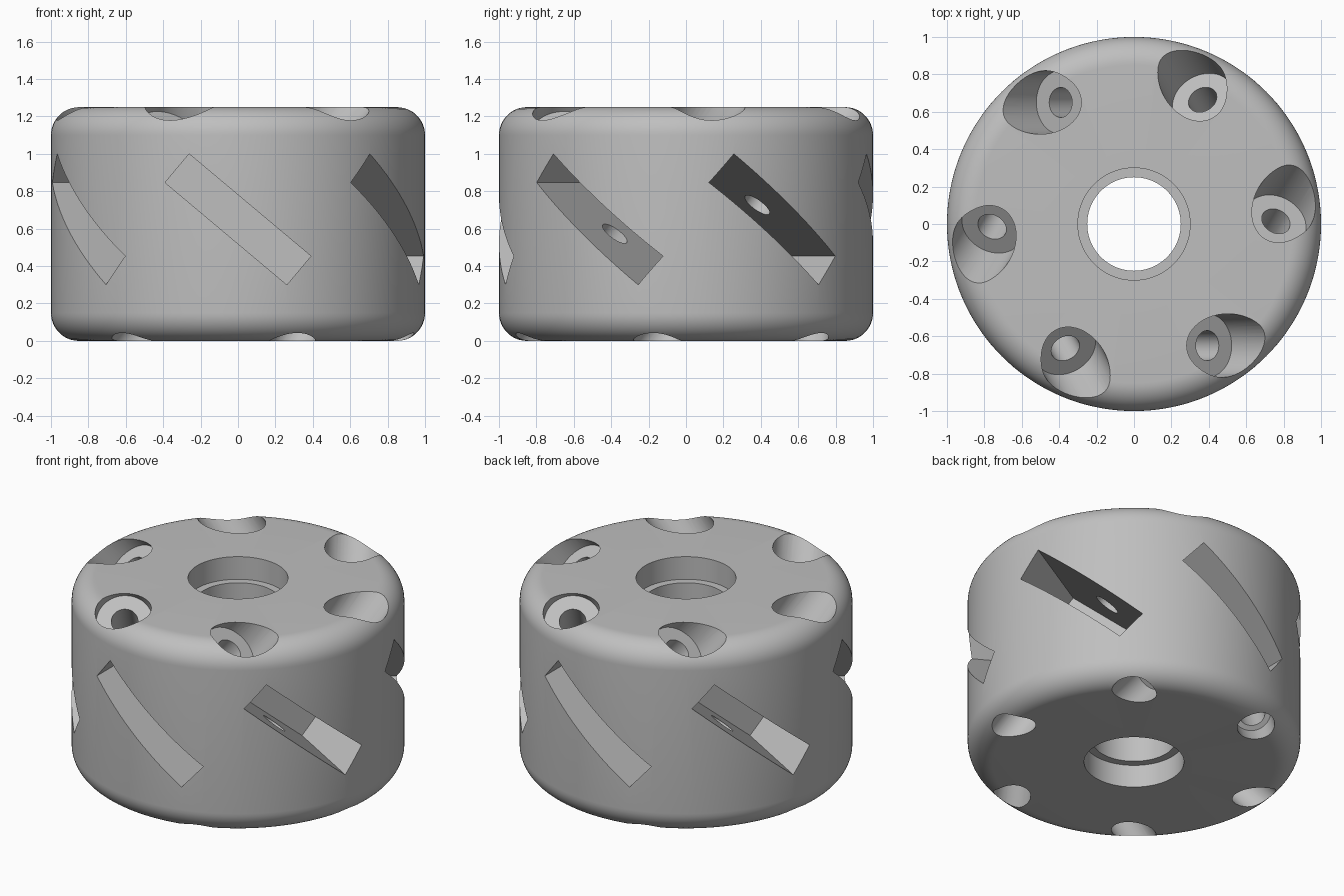
import bpy, bmesh, math
from mathutils import Matrix, Vector

if "Cube" in bpy.data.objects:
    bpy.data.objects.remove(bpy.data.objects["Cube"])

HEIGHT, RADIUS, FILLET = 1.25, 1.0, 0.15
TILT = math.radians(40)          # slant of slots and bolts
BOLT_Y = -0.65                   # distance of bolt axis from the centre
COUNT = 6


def make_object(name, bm):
    bmesh.ops.recalc_face_normals(bm, faces=bm.faces)
    mesh = bpy.data.meshes.new(name)
    bm.to_mesh(mesh)
    bm.free()
    obj = bpy.data.objects.new(name, mesh)
    bpy.context.collection.objects.link(obj)
    return obj


def lathe(bm, profile, steps, matrix=Matrix()):
    """Revolve (radius, z) points around z; points on the axis become caps."""
    rings = []
    for r, z in profile:
        n = steps if r > 0 else 1
        rings.append([bm.verts.new(matrix @ Vector((
            r * math.cos(math.tau * i / n), r * math.sin(math.tau * i / n), z)))
            for i in range(n)])
    closed = profile[0][0] > 0
    pairs = list(zip(rings, rings[1:]))
    if closed:
        pairs.append((rings[-1], rings[0]))
    for a, b in pairs:
        for i in range(steps):
            j = (i + 1) % steps
            quad = [a[i % len(a)], a[j % len(a)], b[j % len(b)], b[i % len(b)]]
            bm.faces.new(list(dict.fromkeys(quad)))


# Drum with rounded rims and a bore recessed at both ends
def rim(z, start):
    c = RADIUS - FILLET
    angles = [math.radians(start + 90 * k / 12) for k in range(13)]
    return [(c + FILLET * math.cos(a), z + FILLET * math.sin(a)) for a in angles]


recess, bore, depth = 0.30, 0.25, 0.15
profile = [(recess, 0)] + rim(FILLET, -90) + rim(HEIGHT - FILLET, 0)
profile += [(recess, HEIGHT), (recess, HEIGHT - depth), (bore, HEIGHT - depth),
            (bore, depth), (recess, depth)]
bm = bmesh.new()
lathe(bm, profile, 144)
drum = make_object("cutter_drum", bm)

# Slanted pockets around the side
bm = bmesh.new()
inner, outer = 0.35, 1.2
for i in range(COUNT):
    place = (Matrix.Rotation(math.tau * i / COUNT, 4, 'Z')
             @ Matrix.Translation((0, -(inner + outer) / 2, 0.65))
             @ Matrix.Rotation(TILT, 4, 'Y')
             @ Matrix.Diagonal((0.85, outer - inner, 0.2, 1)))
    bmesh.ops.create_cube(bm, size=1, matrix=place)
slots = make_object("slot_cutters", bm)

# Stepped bolt holes crossing each pocket from top to bottom
bolt = [(0, -1.2), (0.113, -1.2), (0.113, -0.61), (0.08, -0.61),
        (0.08, 0.61), (0.17, 0.61), (0.17, 1.2), (0, 1.2)]
bm = bmesh.new()
for i in range(COUNT):
    place = (Matrix.Rotation(math.tau * i / COUNT, 4, 'Z')
             @ Matrix.Translation((0, BOLT_Y, 0.65))
             @ Matrix.Rotation(TILT, 4, 'Y'))
    lathe(bm, bolt, 48, place)
holes = make_object("bolt_hole_cutters", bm)

# Cut the drum
bpy.ops.object.select_all(action='DESELECT')
bpy.context.view_layer.objects.active = drum
drum.select_set(True)
for tool in (slots, holes):
    tool.hide_render = True
    mod = drum.modifiers.new(tool.name, 'BOOLEAN')
    mod.operation, mod.solver, mod.object = 'DIFFERENCE', 'EXACT', tool
    bpy.ops.object.modifier_apply(modifier=mod.name)
    bpy.data.objects.remove(tool)

# Single grey finish
grey = bpy.data.materials.new("steel_grey")
grey.use_nodes = True
colour = (0.52, 0.52, 0.52, 1)
grey.diffuse_color = colour
grey.node_tree.nodes["Principled BSDF"].inputs["Base Color"].default_value = colour
drum.data.materials.clear()
drum.data.materials.append(grey)
bpy.ops.object.shade_smooth_by_angle(angle=math.radians(30))
